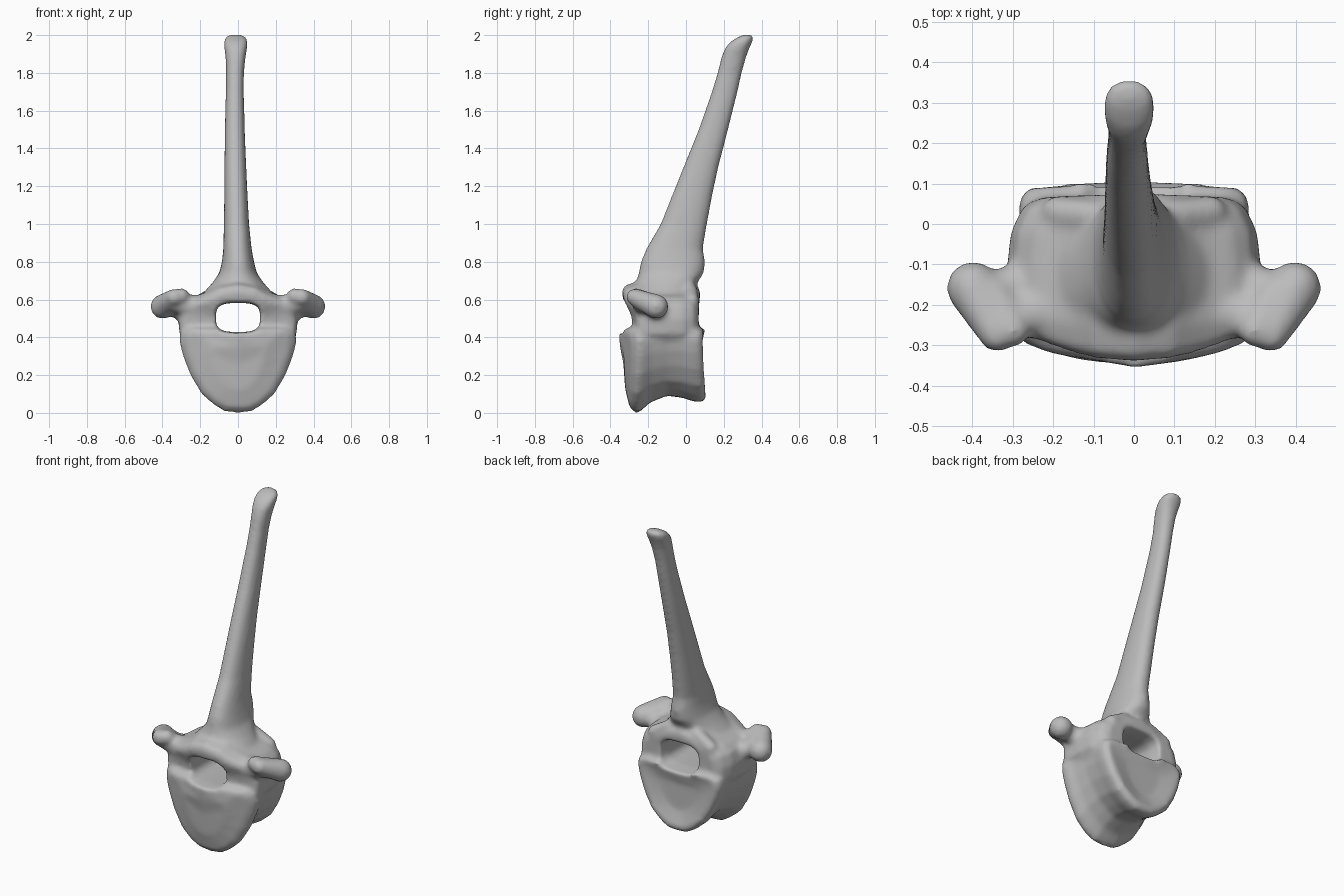
import bpy, bmesh
from math import sin, cos, pi, copysign
from mathutils import Vector

if "Cube" in bpy.data.objects:
    bpy.data.objects.remove(bpy.data.objects["Cube"], do_unlink=True)

bone = bpy.data.materials.new("bone grey")
bone.use_nodes = True
bone.diffuse_color = (0.5, 0.5, 0.5, 1)
bone.node_tree.nodes["Principled BSDF"].inputs["Base Color"].default_value = (0.5, 0.5, 0.5, 1)


def loft(bm, rings):
    """Skin a closed tube through rings of equal point count."""
    loops = [[bm.verts.new(p) for p in ring] for ring in rings]
    n = len(loops[0])
    for a, b in zip(loops, loops[1:]):
        for i in range(n):
            j = (i + 1) % n
            bm.faces.new((a[i], a[j], b[j], b[i]))
    caps = [bm.faces.new(loops[0][::-1]), bm.faces.new(loops[-1])]
    bmesh.ops.poke(bm, faces=caps)


def oval(rx, ry, power=1.0, n=24):
    """Superellipse outline; powers below one make it boxier."""
    pts = []
    for i in range(n):
        c, s = cos(2 * pi * i / n), sin(2 * pi * i / n)
        pts.append((rx * copysign(abs(c) ** power, c), ry * copysign(abs(s) ** power, s)))
    return pts


def mirrored(half):
    """Full outline from a half outline whose ends lie on the centre line."""
    return half + [(-x, z) for x, z in reversed(half[1:-1])]


def new_object(name, bm):
    bmesh.ops.recalc_face_normals(bm, faces=bm.faces)
    mesh = bpy.data.meshes.new(name)
    bm.to_mesh(mesh)
    bm.free()
    mesh.materials.append(bone)
    ob = bpy.data.objects.new(name, mesh)
    bpy.context.collection.objects.link(ob)
    return ob


bm = bmesh.new()

# Drum-shaped body: bulging tilted front, narrow waist, dished back
shield = mirrored([(0, 0), (.07, .005), (.13, .04), (.2, .1), (.26, .2), (.3, .3),
                   (.32, .38), (.31, .43), (.26, .45), (0, .45)])
top = 0.45
# y, width scale, bottom height, forward tilt of the top, inset scale, sideways bow
body_rings = [(-.28, .45, 0, .08, .5, .8), (-.278, .85, 0, .08, .88, .8),
              (-.262, .97, -.003, .08, 1, .8), (-.23, .97, .01, .06, 1, .6),
              (-.18, .92, .055, .03, 1, .3), (-.1, .88, .09, 0, 1, 0),
              (-.02, .88, .08, 0, 1, 0), (.04, .9, .06, 0, 1, 0),
              (.085, .88, .055, 0, 1, -.2), (.11, .8, .075, 0, .95, -.3),
              (.095, .66, .09, 0, .8, -.2), (.075, .36, .1, 0, .45, 0)]
rings = []
for y, sx, bottom, tilt, inset, bow in body_rings:
    ring = []
    for x, z in shield:
        h = bottom + z * (top - bottom) / top
        h = .25 + (h - .25) * inset
        ring.append((x * sx, y - tilt * (max(h, 0) / top) ** .5 + bow * (x * sx) ** 2, h))
    rings.append(ring)
loft(bm, rings)

# Arch above the body
arch = mirrored([(0, .35), (.26, .35), (.31, .42), (.315, .5), (.295, .57), (.25, .61),
                 (.19, .63), (.14, .655), (.1, .68), (0, .7)])
rings = []
for y, sx, drop, bow in [(-.342, .9, .05, .8), (-.325, .97, .02, .75), (-.25, 1, 0, .3),
                         (-.12, 1, 0, .1), (-.02, .97, 0, 0), (.04, .88, .01, 0),
                         (.075, .76, .04, -.1)]:
    rings.append([(x * sx, y + bow * x * x, z - drop * (z - .35) / .3) for x, z in arch])
loft(bm, rings)

# Tall swept-back spine: height, front y, back y, half width, x centre
spine = [(.55, -.3, .04, .2, 0), (.64, -.3, .04, .18, 0), (.69, -.265, .06, .135, 0),
         (.74, -.25, .095, .1, 0), (.8, -.24, .102, .085, 0), (.87, -.21, .09, .075, -.003),
         (1.0, -.135, .112, .067, -.008), (1.15, -.075, .14, .062, -.011),
         (1.3, -.015, .172, .058, -.014), (1.5, .066, .224, .053, -.017),
         (1.7, .136, .274, .048, -.017), (1.8, .166, .296, .048, -.016),
         (1.88, .186, .318, .053, -.013), (1.93, .205, .336, .061, -.012),
         (1.965, .235, .352, .065, -.012), (1.99, .275, .358, .056, -.012),
         (2.002, .305, .35, .033, -.012)]
loft(bm, [[(cx + x, (f + b) / 2 + y, z) for x, y in oval(w, (b - f) / 2, .9)]
          for z, f, b, w, cx in spine])


def limb(start, end, r0, r1, steps=10):
    """Rounded tapering bar made from overlapping balls."""
    a, b = Vector(start), Vector(end)
    for i in range(steps + 1):
        t = i / steps
        ball = bmesh.ops.create_icosphere(bm, subdivisions=3, radius=r0 + (r1 - r0) * t)
        bmesh.ops.translate(bm, verts=ball["verts"], vec=a.lerp(b, t))


# Side processes: a drooping knobbed bar on a short neck, and a rear joint bump
for s in (-1, 1):
    limb((s * .338, -.272, .612), (s * .398, -.158, .563), .046, .066)
    limb((s * .3, -.262, .618), (s * .35, -.18, .575), .043, .055)
    limb((s * .22, -.22, .56), (s * .34, -.23, .585), .065, .052)
    limb((s * .25, -.14, .53), (s * .35, -.17, .56), .06, .05)
    limb((s * .09, .02, .65), (s * .19, .03, .595), .04, .04)

vertebra = new_object("vertebra", bm)

# Canal cutter, flaring slightly at both mouths
bm = bmesh.new()
loft(bm, [[(x, y, .505 + z) for x, z in oval(.118 * k, .077 * k, .6)]
          for y, k in [(-.5, 1.2), (-.34, 1.08), (-.28, 1), (0, 1), (.08, 1.12), (.3, 1.3)]])
canal = new_object("canal_cutter", bm)
canal.hide_render = True

# Fuse the parts, pierce the canal and soften the joins
bpy.ops.object.select_all(action='DESELECT')
vertebra.select_set(True)
bpy.context.view_layer.objects.active = vertebra


def fuse(name):
    m = vertebra.modifiers.new(name, 'REMESH')
    m.mode = 'VOXEL'
    m.voxel_size = .011
    bpy.ops.object.modifier_apply(modifier=name)


fuse("fuse")
cut = vertebra.modifiers.new("canal", 'BOOLEAN')
cut.operation = 'DIFFERENCE'
cut.object = canal
bpy.ops.object.modifier_apply(modifier="canal")
bpy.data.objects.remove(canal, do_unlink=True)
fuse("refuse")
soft = vertebra.modifiers.new("soften", 'SMOOTH')
soft.factor = .5
soft.iterations = 10
bpy.ops.object.modifier_apply(modifier="soften")

vertebra.data.materials.clear()
vertebra.data.materials.append(bone)
for poly in vertebra.data.polygons:
    poly.material_index = 0
bpy.ops.object.shade_smooth_by_angle(angle=pi / 3)
